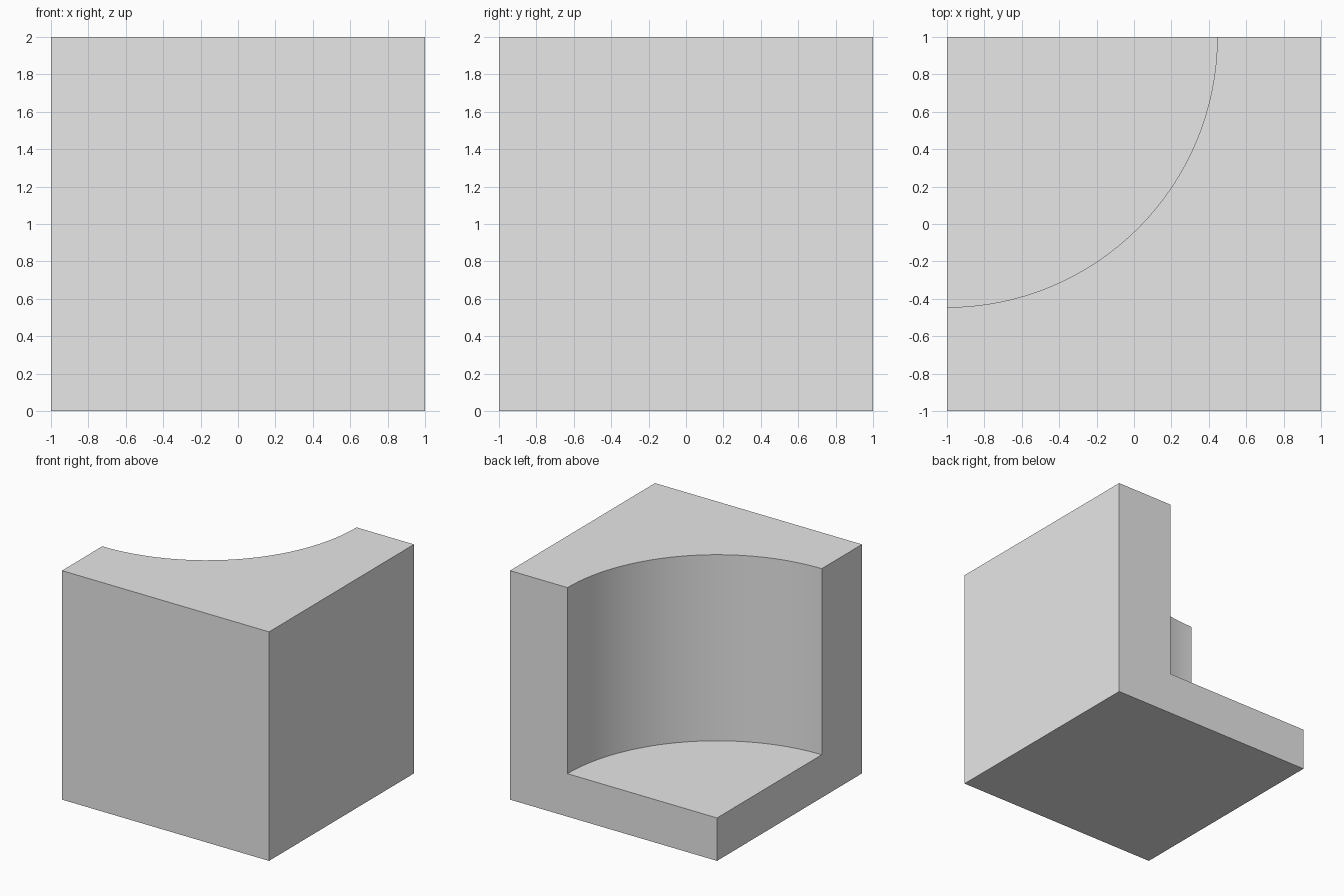
import bpy

SIZE = 2.0
FLOOR = 0.375      # thickness of the base under the pocket
RADIUS = 1.445     # radius of the quarter-round pocket

if "Cube" in bpy.data.objects:
    bpy.data.objects.remove(bpy.data.objects["Cube"], do_unlink=True)

# Single grey material
grey = bpy.data.materials.new("light grey")
grey.use_nodes = True
colour = (0.8, 0.8, 0.8, 1.0)
grey.diffuse_color = colour
for node in grey.node_tree.nodes:
    if node.type == "BSDF_PRINCIPLED":
        node.inputs["Base Color"].default_value = colour

# Solid block standing on the ground
bpy.ops.mesh.primitive_cube_add(size=SIZE, location=(0, 0, SIZE / 2))
block = bpy.context.object
block.name = "corner_block"
block.data.materials.append(grey)

# Cylinder centred on the back corner, reaching down to the floor of the pocket
bpy.ops.mesh.primitive_cylinder_add(
    vertices=128, radius=RADIUS, depth=SIZE,
    location=(-SIZE / 2, SIZE / 2, FLOOR + SIZE / 2))
cutter = bpy.context.object
cutter.name = "pocket_cutter"
cutter.hide_render = True
cutter.data.materials.append(grey)

# Carve the pocket, then discard the cutter
carve = block.modifiers.new("pocket", "BOOLEAN")
carve.operation = "DIFFERENCE"
carve.solver = "EXACT"
carve.object = cutter
bpy.ops.object.select_all(action="DESELECT")
block.select_set(True)
bpy.context.view_layer.objects.active = block
bpy.ops.object.modifier_apply(modifier=carve.name)
bpy.data.objects.remove(cutter, do_unlink=True)

# Smooth curved wall with crisp edges
bpy.ops.object.shade_smooth_by_angle(angle=0.5)
